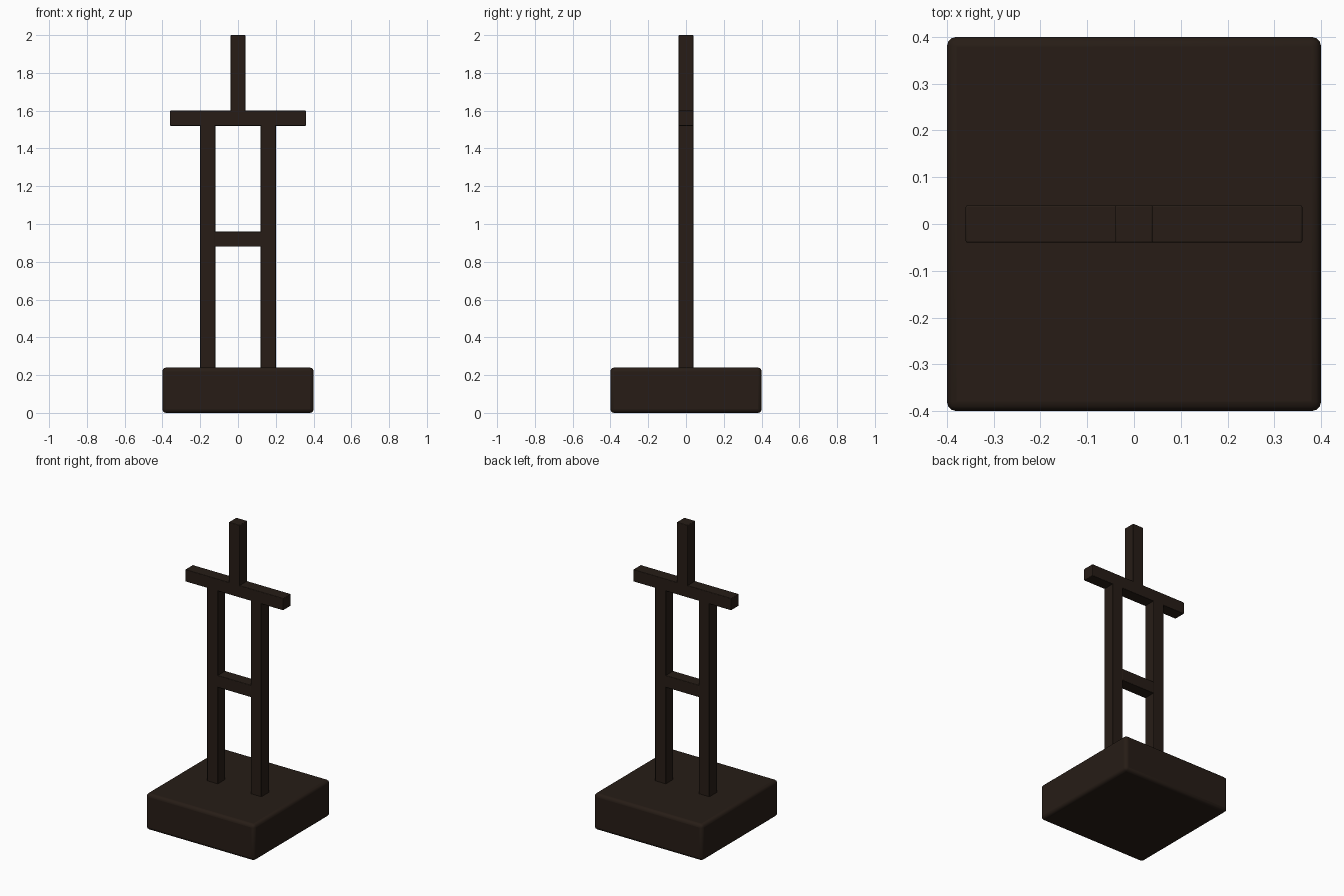
import bpy

if "Cube" in bpy.data.objects:
    bpy.data.objects.remove(bpy.data.objects["Cube"])

wood = bpy.data.materials.new("dark_wood")
wood.diffuse_color = (0.02, 0.012, 0.008, 1)
wood.use_nodes = True
wood.node_tree.nodes["Principled BSDF"].inputs["Base Color"].default_value = wood.diffuse_color


def beam(name, x, y, z, bevel):
    """Rounded box spanning the given (min, max) ranges."""
    spans = (x, y, z)
    bpy.ops.mesh.primitive_cube_add(size=1, location=[(a + b) / 2 for a, b in spans])
    ob = bpy.context.object
    ob.name = name
    ob.scale = [b - a for a, b in spans]
    bpy.ops.object.transform_apply(location=False, rotation=False, scale=True)
    mod = ob.modifiers.new("rounded_edges", 'BEVEL')
    mod.width = bevel
    mod.segments = 3
    ob.data.materials.append(wood)
    bpy.ops.object.shade_smooth_by_angle()
    return ob


T = 0.04  # half thickness of the timbers

# Heavy square base
beam("base", (-0.4, 0.4), (-0.4, 0.4), (0, 0.24), 0.02)

# Two uprights
for side, cx in (("left", -0.16), ("right", 0.16)):
    beam(side + "_upright", (cx - T, cx + T), (-T, T), (0.23, 1.53), 0.004)

# Rung between the uprights, top crossbar and short post
beam("rung", (-0.125, 0.125), (-T, T), (0.88, 0.96), 0.004)
beam("crossbar", (-0.36, 0.36), (-T, T), (1.52, 1.60), 0.004)
beam("top_post", (-T, T), (-T, T), (1.59, 2.0), 0.004)
